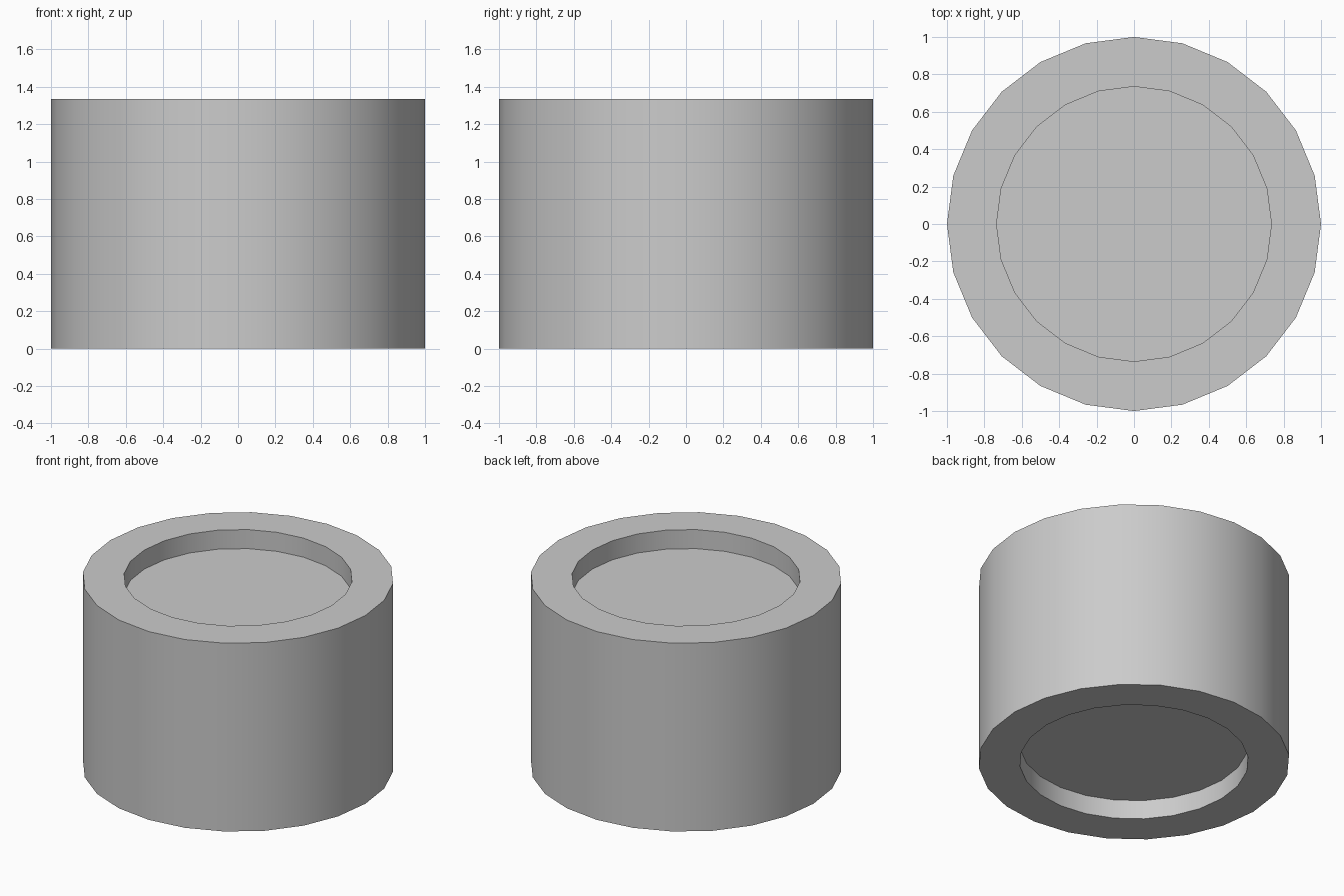
import bpy, bmesh
from math import radians, cos, sin, tau

if "Cube" in bpy.data.objects:
    bpy.data.objects.remove(bpy.data.objects["Cube"])

SIDES = 24
HEIGHT = 1.335
RECESS = 0.135
INNER = 0.735

# Half profile (radius, z) from the lower recess round to the upper recess
profile = [(INNER, RECESS), (INNER, 0), (1, 0),
           (1, HEIGHT), (INNER, HEIGHT), (INNER, HEIGHT - RECESS)]

bm = bmesh.new()
rings = [[bm.verts.new((r * cos(tau * i / SIDES), r * sin(tau * i / SIDES), z))
          for i in range(SIDES)] for r, z in profile]

# Walls and rims
for a, b in zip(rings, rings[1:]):
    for i in range(SIDES):
        j = (i + 1) % SIDES
        bm.faces.new((a[i], a[j], b[j], b[i]))

# Recessed bottom and top discs
bm.faces.new(rings[0][::-1])
bm.faces.new(rings[-1])
bmesh.ops.recalc_face_normals(bm, faces=bm.faces)

mesh = bpy.data.meshes.new("recessed_drum")
bm.to_mesh(mesh)
bm.free()
drum = bpy.data.objects.new("recessed_drum", mesh)
bpy.context.collection.objects.link(drum)

# Smooth round walls, crisp rims
bpy.context.view_layer.objects.active = drum
drum.select_set(True)
bpy.ops.object.shade_smooth_by_angle(angle=radians(30))
